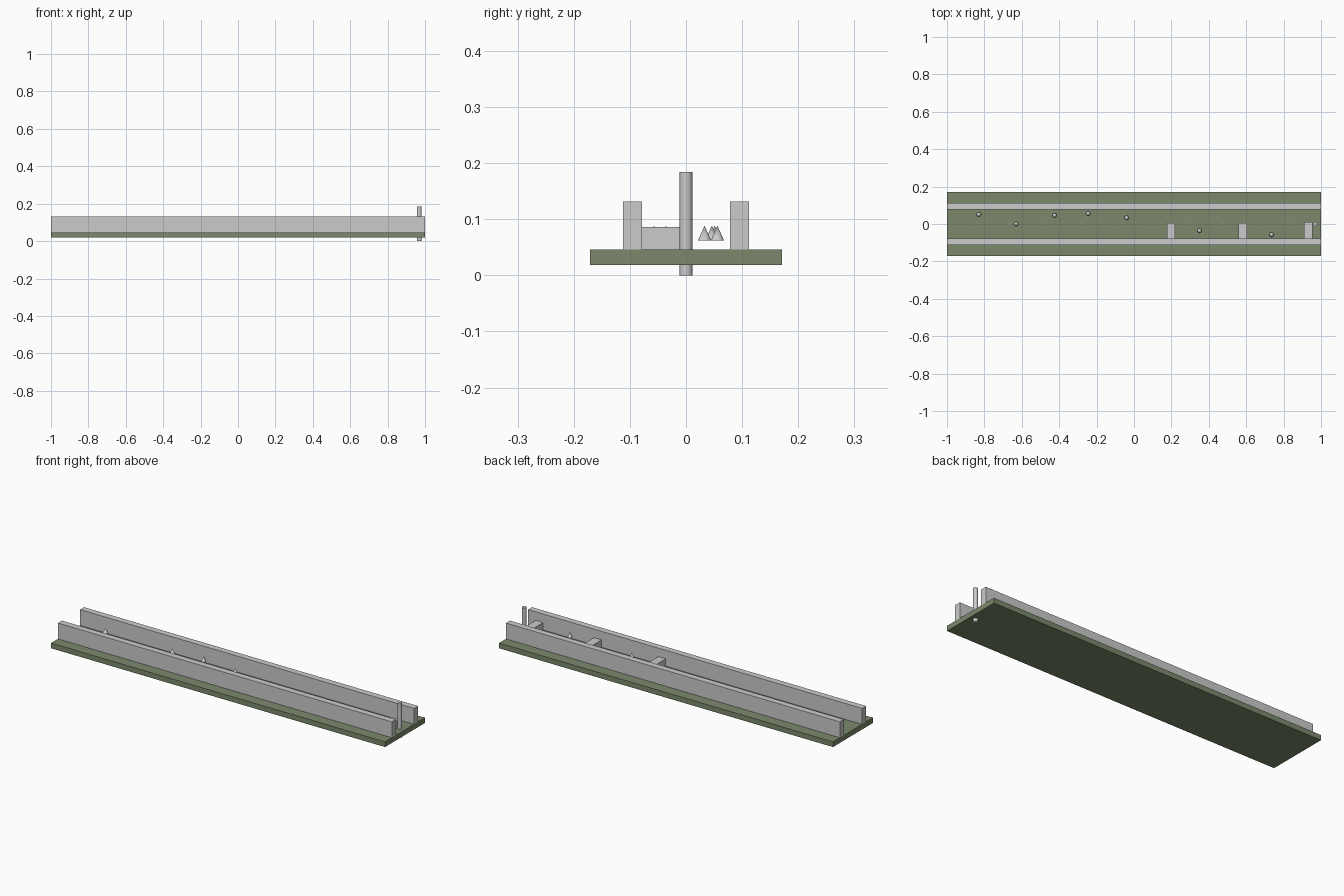
import bpy

if "Cube" in bpy.data.objects:
    bpy.data.objects.remove(bpy.data.objects["Cube"])

green = bpy.data.materials.new("board_green")
green.diffuse_color = (0.20, 0.25, 0.15, 1)
green.use_nodes = True
green.node_tree.nodes["Principled BSDF"].inputs["Base Color"].default_value = green.diffuse_color


def box(name, x, y, z, mat=None):
    """Box from (min, max) ranges."""
    r = (x, y, z)
    bpy.ops.mesh.primitive_cube_add(size=1, location=[(a + b) / 2 for a, b in r])
    ob = bpy.context.object
    ob.name = name
    ob.scale = [b - a for a, b in r]
    bpy.ops.object.transform_apply(location=False, rotation=False, scale=True)
    if mat:
        ob.data.materials.append(mat)
    return ob


# Base board and the two side walls
box("base_board", (-1, 1), (-0.171, 0.171), (0.018, 0.046), green)
for name, s in (("front_wall", -1), ("back_wall", 1)):
    box(name, (-1, 1), sorted((s * 0.078, s * 0.112)), (0.046, 0.132))

# Blocks standing against the front wall
for x0, x1, y1 in ((0.176, 0.22, 0.005), (0.56, 0.605, 0.005), (0.91, 0.955, 0.012)):
    box("wall_block", (x0, x1), (-0.078, y1), (0.046, 0.086))

# Upright post passing through the board
bpy.ops.mesh.primitive_cylinder_add(vertices=16, radius=0.0115, depth=0.184,
                                    location=(0.969, 0, 0.092))
bpy.context.object.name = "end_post"
bpy.ops.object.shade_smooth_by_angle()

# Small spikes scattered along the channel
for x, y in ((-0.83, 0.051), (-0.63, 0.0), (-0.425, 0.046), (-0.245, 0.056),
             (-0.04, 0.033), (0.35, -0.036), (0.735, -0.057)):
    bpy.ops.mesh.primitive_cone_add(vertices=16, radius1=0.0115, depth=0.026,
                                    location=(x, y, 0.0755))
    bpy.context.object.name = "spike"
    bpy.ops.object.shade_smooth_by_angle()

# Row of tiny pegs down the centre line
for i in range(10):
    bpy.ops.mesh.primitive_cylinder_add(vertices=8, radius=0.003, depth=0.006,
                                        location=(-0.857 + i * 0.1905, 0, 0.047))
    bpy.context.object.name = "centre_peg"
